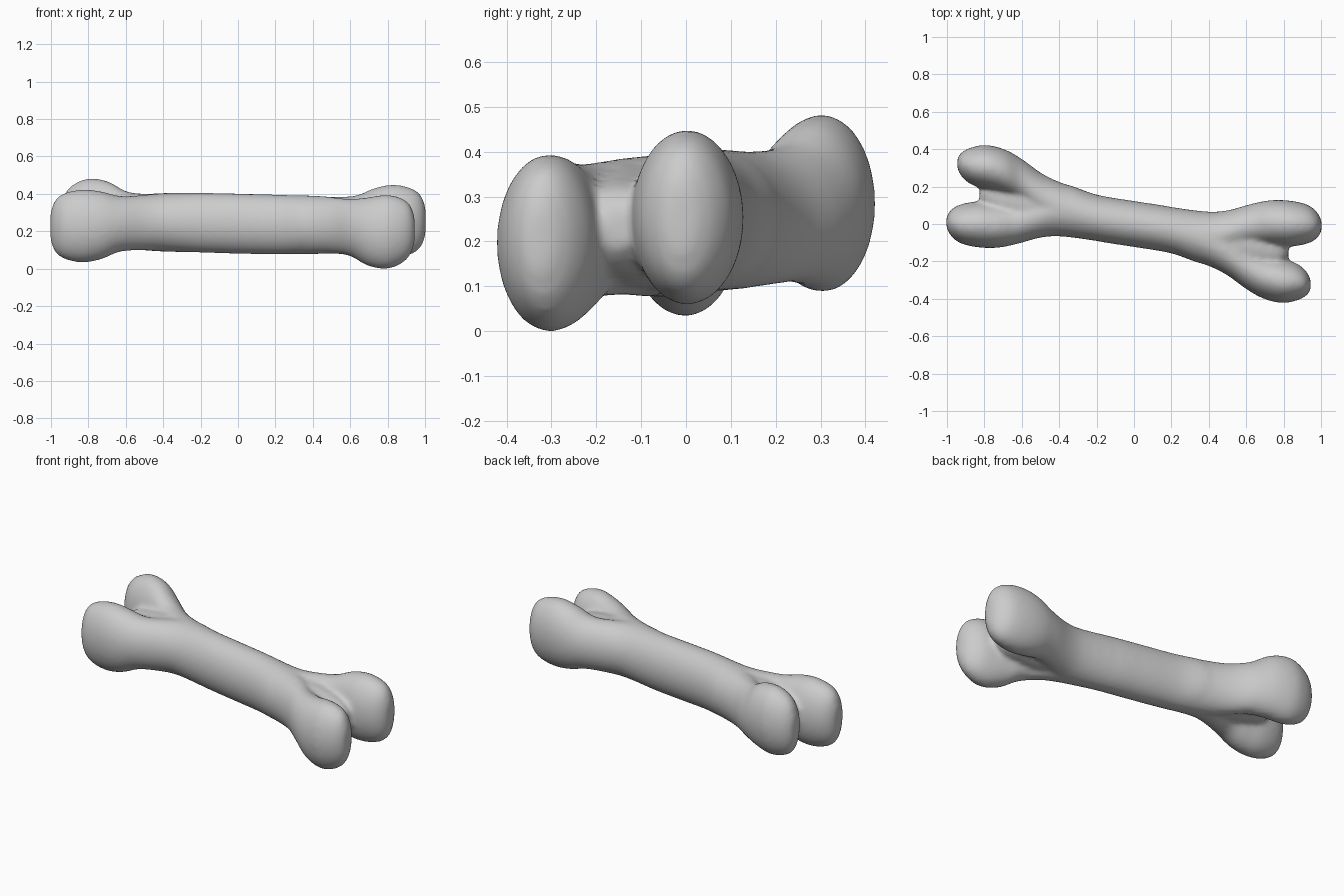
import bpy, bmesh, math
from mathutils import Vector

if "Cube" in bpy.data.objects:
    bpy.data.objects.remove(bpy.data.objects["Cube"])

# Stations: (x, y, z, half width in y, half height in z), from knob tip to shaft middle
BACK = [(-.945, .325, .275, .03, .07), (-.92, .318, .275, .066, .135), (-.87, .31, .28, .099, .177),
        (-.79, .304, .285, .118, .198), (-.69, .278, .283, .12, .182), (-.6, .23, .262, .118, .153),
        (-.5, .15, .25, .125, .152), (-.4, .092, .248, .133, .157), (-.2, .033, .246, .124, .16)]
FRONT = [(-1.003, .01, .228, .03, .075), (-.98, .006, .228, .068, .135), (-.93, .001, .228, .103, .175),
         (-.83, -.002, .228, .123, .195), (-.73, -.006, .232, .121, .181), (-.63, .005, .24, .113, .149),
         (-.5, .048, .246, .121, .149), (-.4, .076, .248, .142, .156), (-.2, .033, .246, .124, .16)]
MIDDLE = [(0, 0, .241, .123, .161)]
# Thin bridge of bone filling the fork between two knobs
WEB = [(-.825, .15, .25, .03, .05), (-.78, .15, .25, .08, .09), (-.68, .13, .25, .13, .115),
       (-.55, .11, .25, .14, .135), (-.4, .085, .248, .12, .14)]


def opposite(stations):
    """The bone is point-symmetric about its centre."""
    return [(-x, -y, .482 - z, a, b) for x, y, z, a, b in reversed(stations)]


def smooth_path(pts, steps=5):
    """Catmull-Rom interpolation of stations."""
    pts = [Vector(p) for p in pts]
    out = []
    for i in range(len(pts) - 1):
        p0, p1, p2, p3 = pts[max(i - 1, 0)], pts[i], pts[i + 1], pts[min(i + 2, len(pts) - 1)]
        # non-uniform tangents keep uneven spacing from overshooting
        m1 = (p2 - p0) * ((p2[0] - p1[0]) / (p2[0] - p0[0]))
        m2 = (p3 - p1) * ((p2[0] - p1[0]) / (p3[0] - p1[0]))
        for k in range(steps):
            t = k / steps
            out.append(p1 * (2*t**3 - 3*t**2 + 1) + m1 * (t**3 - 2*t**2 + t)
                       + p2 * (3*t**2 - 2*t**3) + m2 * (t**3 - t**2))
    return out + [pts[-1]]


def loft(bm, stations, n=40):
    rings = []
    for x, y, z, a, b in smooth_path(stations):
        rings.append([bm.verts.new((x, y + a * math.cos(2 * math.pi * i / n),
                                    z + b * math.sin(2 * math.pi * i / n))) for i in range(n)])
    for r, s in zip(rings, rings[1:]):
        for i in range(n):
            bm.faces.new((r[i], r[(i + 1) % n], s[(i + 1) % n], s[i]))
    bm.faces.new(rings[0][::-1])
    bm.faces.new(rings[-1])


# Two crossing limbs share the shaft and end in four knobs
bm = bmesh.new()
loft(bm, BACK + MIDDLE + opposite(FRONT))
loft(bm, FRONT + MIDDLE + opposite(BACK))
loft(bm, WEB)
loft(bm, opposite(WEB))
bmesh.ops.recalc_face_normals(bm, faces=bm.faces)
mesh = bpy.data.meshes.new("bone")
bm.to_mesh(mesh)
bm.free()
bone = bpy.data.objects.new("bone", mesh)
bpy.context.collection.objects.link(bone)

# Fuse and soften into one skin
fuse = bone.modifiers.new("fuse", 'REMESH')
fuse.mode = 'VOXEL'
fuse.voxel_size = .012
fuse.use_smooth_shade = True
soften = bone.modifiers.new("soften", 'SMOOTH')
soften.factor = .5
soften.iterations = 12

# Plain grey bone
grey = bpy.data.materials.new("light grey")
grey.diffuse_color = (.6, .6, .6, 1)
grey.use_nodes = True
grey.node_tree.nodes["Principled BSDF"].inputs["Base Color"].default_value = grey.diffuse_color
mesh.materials.append(grey)
for p in mesh.polygons:
    p.use_smooth = True
